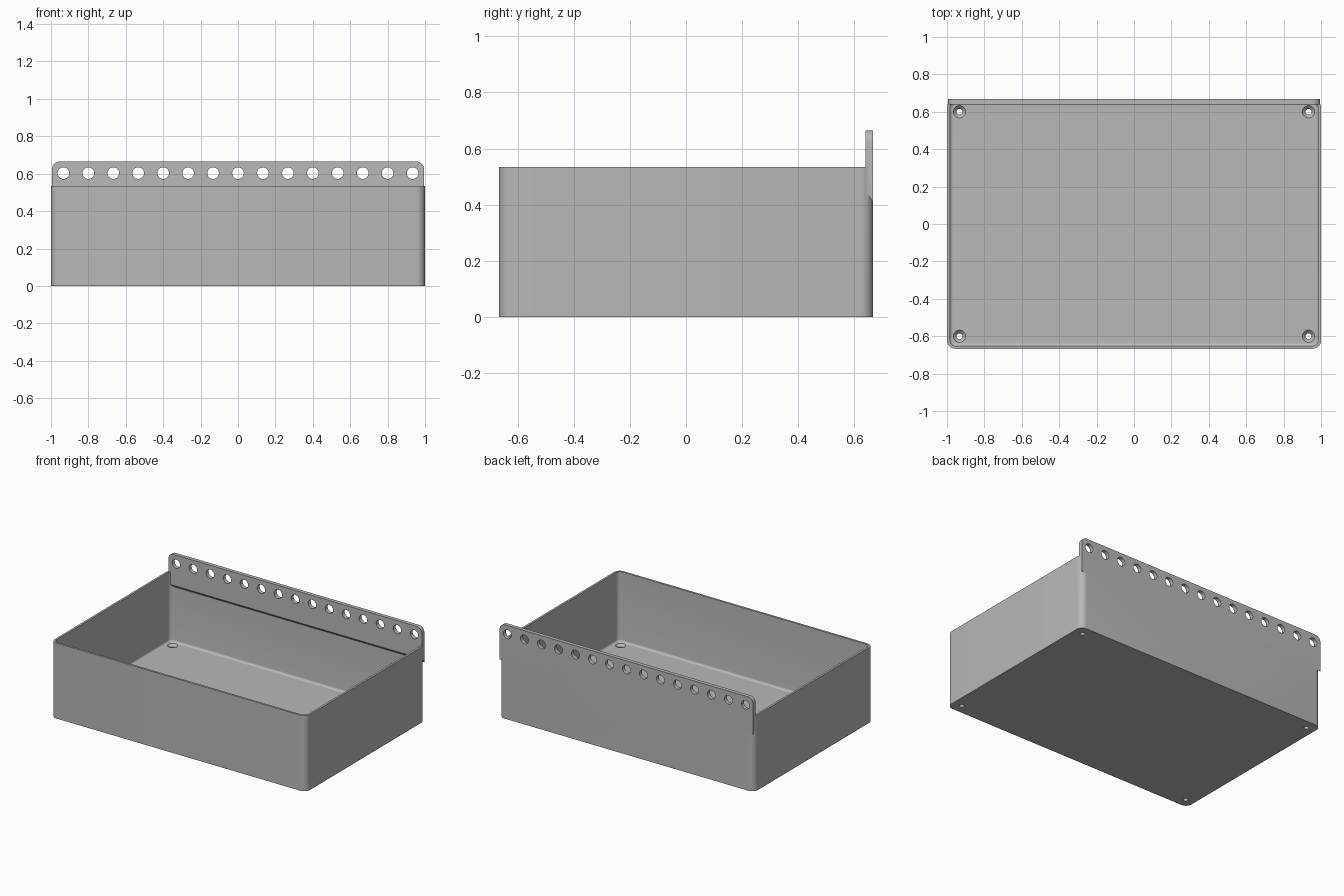
import bpy, bmesh, math

cube = bpy.data.objects.get("Cube")
if cube:
    bpy.data.objects.remove(cube, do_unlink=True)

grey = bpy.data.materials.new("plain grey")
grey.use_nodes = True
COLOUR = (0.48, 0.48, 0.48, 1)
grey.diffuse_color = COLOUR
grey.node_tree.nodes["Principled BSDF"].inputs["Base Color"].default_value = COLOUR

WIDTH, DEPTH, HEIGHT = 1.0, 0.667, 0.535      # half width, half depth, full height
WALL, FLOOR, CORNER, FILLET = 0.015, 0.04, 0.045, 0.016
RAIL_TOP, RAIL_FRONT, RAIL_HALF = 0.665, 0.64, 0.994


def arc(cx, cy, r, start, steps=8):
    """Quarter circle, counter-clockwise from the start angle in degrees."""
    angles = [math.radians(start + 90 * i / steps) for i in range(steps + 1)]
    return [(cx + r * math.cos(a), cy + r * math.sin(a)) for a in angles]


def rounded_ring(inset, z):
    hx, hy, r = WIDTH - inset, DEPTH - inset, CORNER - inset
    pts = []
    for sx, sy, start in ((1, 1, 0), (-1, 1, 90), (-1, -1, 180), (1, -1, 270)):
        pts += arc(sx * (hx - r), sy * (hy - r), r, start)
    return [(x, y, z) for x, y in pts]


def loft(name, rings):
    """Skin a list of equal rings and cap both ends."""
    bm = bmesh.new()
    loops = [[bm.verts.new(p) for p in ring] for ring in rings]
    n = len(loops[0])
    for a, b in zip(loops, loops[1:]):
        for i in range(n):
            j = (i + 1) % n
            bm.faces.new((a[i], a[j], b[j], b[i]))
    bm.faces.new(loops[0][::-1])
    bm.faces.new(loops[-1])
    bmesh.ops.recalc_face_normals(bm, faces=bm.faces)
    mesh = bpy.data.meshes.new(name)
    bm.to_mesh(mesh)
    bm.free()
    mesh.materials.append(grey)
    obj = bpy.data.objects.new(name, mesh)
    bpy.context.collection.objects.link(obj)
    return obj


def circle(r, place, n=32):
    return [place(r * math.cos(math.tau * i / n), r * math.sin(math.tau * i / n))
            for i in range(n)]


def combine(target, other, operation):
    mod = target.modifiers.new(operation.lower(), "BOOLEAN")
    mod.object, mod.operation, mod.solver = other, operation, "EXACT"
    bpy.context.view_layer.objects.active = target
    bpy.ops.object.modifier_apply(modifier=mod.name)
    bpy.data.objects.remove(other, do_unlink=True)


# Open tray: outside wall, rim, inside wall, rounded inner edge, floor
rings = [rounded_ring(0, 0), rounded_ring(0, HEIGHT), rounded_ring(WALL, HEIGHT)]
for i in range(6):
    a = math.radians(90 * i / 5)
    rings.append(rounded_ring(WALL + FILLET * (1 - math.cos(a)),
                              FLOOR + FILLET * (1 - math.sin(a))))
tray = loft("storage_tray", rings)

# Mounting rail along the back, with a slanted underside
r = 0.04
top = (arc(RAIL_HALF - r, RAIL_TOP - r, r, 0) + arc(r - RAIL_HALF, RAIL_TOP - r, r, 90))


def rail_ring(y, bottom):
    outline = top + [(-RAIL_HALF, bottom), (RAIL_HALF, bottom)]
    return [(x, y, z) for x, z in outline]


rail = loft("mounting_rail", [rail_ring(RAIL_FRONT, 0.445), rail_ring(DEPTH, 0.41)])
combine(tray, rail, "UNION")

# Row of peg holes through the rail
for i in range(15):
    x0 = (i - 7) * 2 / 15
    cutter = loft("peg_hole_cutter", [
        circle(0.031, lambda u, v: (x0 + u, y, 0.603 + v)) for y in (0.6, 0.7)])
    combine(tray, cutter, "DIFFERENCE")

# Countersunk screw holes in the floor corners
for sx in (-1, 1):
    for sy in (-1, 1):
        steps = ((0.016, -0.05), (0.016, FLOOR - 0.017), (0.033, FLOOR), (0.033, FLOOR + 0.03))
        cutter = loft("screw_hole_cutter", [
            circle(rad, lambda u, v: (sx * 0.933 + u, sy * 0.6 + v, z)) for rad, z in steps])
        combine(tray, cutter, "DIFFERENCE")

bpy.ops.object.select_all(action="DESELECT")
tray.select_set(True)
bpy.context.view_layer.objects.active = tray
bpy.ops.object.shade_smooth_by_angle(angle=math.radians(30))
